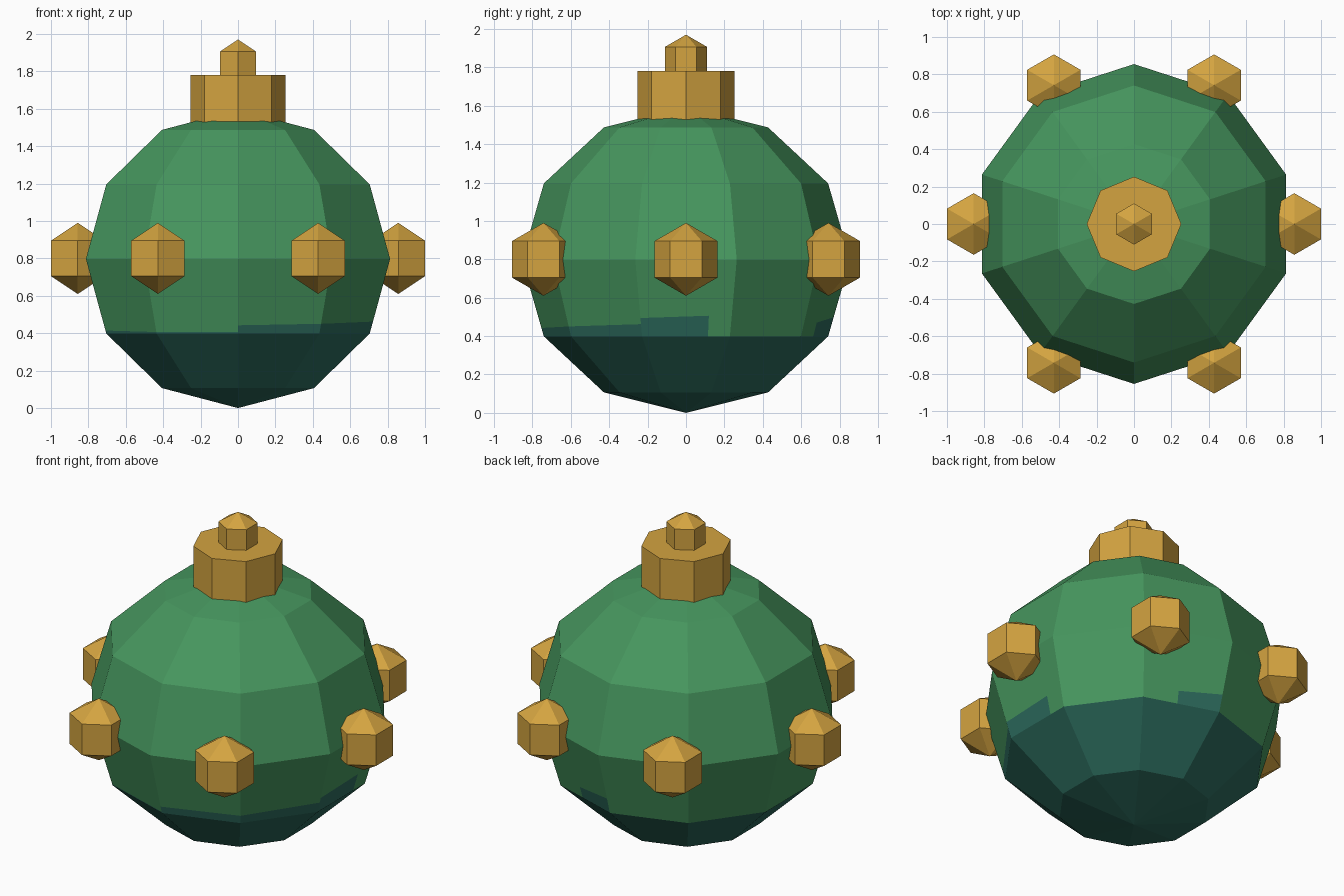
import bpy, bmesh, math
from mathutils import Vector, Matrix

if "Cube" in bpy.data.objects:
    bpy.data.objects.remove(bpy.data.objects["Cube"])


def material(name, rgb):
    """Flat colour given as 0-255 display values, stored as linear."""
    m = bpy.data.materials.new(name)
    lin = [(c / 255 / 12.92) if c < 11 else ((c / 255 + 0.055) / 1.055) ** 2.4 for c in rgb]
    m.diffuse_color = (*lin, 1)
    m.use_nodes = True
    m.node_tree.nodes["Principled BSDF"].inputs["Base Color"].default_value = m.diffuse_color
    return m


GREEN = material("ornament green", (70, 150, 94))
TEAL = material("dark teal", (44, 107, 93))
GOLD = material("gold", (212, 164, 64))


def make_object(name, bm, mats):
    bmesh.ops.remove_doubles(bm, verts=bm.verts, dist=0.0005)
    bmesh.ops.recalc_face_normals(bm, faces=bm.faces)
    me = bpy.data.meshes.new(name)
    bm.to_mesh(me)
    bm.free()
    ob = bpy.data.objects.new(name, me)
    for m in mats:
        me.materials.append(m)
    bpy.context.collection.objects.link(ob)
    return ob


# Ball: ten-sided, six-ring faceted sphere with a teal base
SIDES, RINGS, RXY, RZ = 10, 6, 0.855, 0.797


def ball_point(col, ring):
    a = math.radians(-90 + 360 / SIDES * col)
    t = math.pi * ring / RINGS            # ring 0 is the bottom pole
    return Vector((RXY * math.sin(t) * math.cos(a),
                   RXY * math.sin(t) * math.sin(a),
                   RZ * (1 - math.cos(t))))


# Teal creeping above the base: column -> (start, end, height start, height end)
creep = {8: (0, 1, 0.04, 0.02), 9: (0, 1, 0.02, 0.02),
         0: (0, 1, 0.11, 0.13), 1: (0, 1, 0.13, 0.16),
         2: (0, 0.75, 0.24, 0.27), 4: (0.45, 1, 0.18, 0.25)}

bm = bmesh.new()


def face(points, teal):
    if len({tuple(round(c, 4) for c in p) for p in points}) < 3:
        return
    f = bm.faces.new([bm.verts.new(p) for p in points])
    f.material_index = 1 if teal else 0


for col in range(SIDES):
    for ring in range(RINGS):
        a, b = ball_point(col, ring), ball_point(col + 1, ring)
        c, d = ball_point(col + 1, ring + 1), ball_point(col, ring + 1)
        if ring == 0:
            face([a, c, d], True)
        elif ring == RINGS - 1:
            face([a, b, c], False)
        elif ring == 2 and col in creep:
            u0, u1, v0, v1 = creep[col]

            def at(u, v):
                return a.lerp(b, u).lerp(d.lerp(c, u), v)
            face([at(u0, 0), at(u1, 0), at(u1, v1), at(u0, v0)], True)
            face([at(u0, v0), at(u1, v1), at(u1, 1), at(u0, 1)], False)
            if u0 > 0:
                face([at(0, 0), at(u0, 0), at(u0, 1), at(0, 1)], False)
            if u1 < 1:
                face([at(u1, 0), at(1, 0), at(1, 1), at(u1, 1)], False)
        else:
            face([a, b, c, d], ring < 2)
make_object("ball", bm, [GREEN, TEAL])

# Cap: octagonal collar with corners on the axes
bm = bmesh.new()
bmesh.ops.create_cone(bm, cap_ends=True, segments=8, radius1=0.253, radius2=0.253,
                      depth=0.28, matrix=Matrix.Translation((0, 0, 1.64)))
make_object("cap", bm, [GOLD])


# Beads: six-sided, three-ring spheres with corners on the y axis
def bead(name, centre, r):
    bm = bmesh.new()
    w, h = r * math.sin(math.pi / 3), r / 2
    top = bm.verts.new((0, 0, r))
    bottom = bm.verts.new((0, 0, -r))
    angles = [math.radians(90 + 60 * i) for i in range(6)]
    up, low = [[bm.verts.new((w * math.cos(t), w * math.sin(t), z)) for t in angles]
               for z in (h, -h)]
    for i in range(6):
        j = (i + 1) % 6
        bm.faces.new((up[i], up[j], top))
        bm.faces.new((low[i], low[j], up[j], up[i]))
        bm.faces.new((low[j], low[i], bottom))
    ob = make_object(name, bm, [GOLD])
    ob.location = centre


bead("top_knob", (0, 0, 1.843), 0.127)
for i in range(6):
    t = math.radians(60 * i)
    bead(f"side_bead_{i + 1}", (0.857 * math.cos(t), 0.857 * math.sin(t), 0.80), 0.19)
